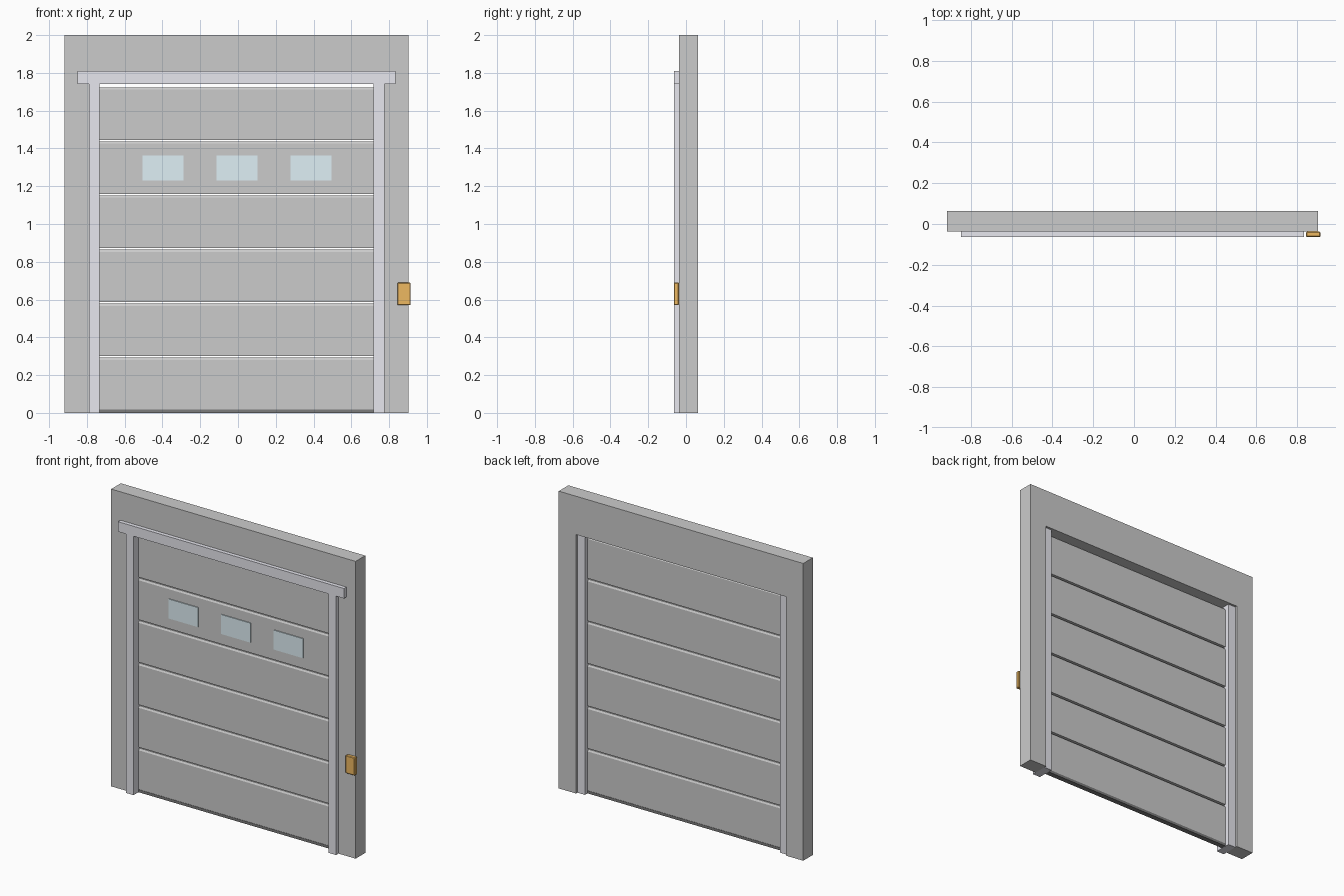
import bpy
import bmesh

if "Cube" in bpy.data.objects:
    bpy.data.objects.remove(bpy.data.objects["Cube"])

CX = -0.0075                      # centre line of the doorway
WALL_Y = (-0.038, 0.064)
TRIM_Y = (-0.064, -0.038)


def material(name, rgb):
    m = bpy.data.materials.new(name)
    m.diffuse_color = (*rgb, 1)
    m.use_nodes = True
    m.node_tree.nodes["Principled BSDF"].inputs["Base Color"].default_value = m.diffuse_color
    return m


METAL = material("pale_metal", (0.8, 0.8, 0.86))
GLASS = material("pale_glass", (0.74, 0.87, 0.92))
RUBBER = material("dark_rubber", (0.2, 0.2, 0.2))
ORANGE = material("orange_plastic", (0.85, 0.48, 0.12))


def prism(name, profile, x0, x1, mat=None):
    """Extrude a (y, z) profile along x."""
    bm = bmesh.new()
    face = bm.faces.new([bm.verts.new((x0, y, z)) for y, z in profile])
    ext = bmesh.ops.extrude_face_region(bm, geom=[face])["geom"]
    bmesh.ops.translate(bm, vec=(x1 - x0, 0, 0),
                        verts=[v for v in ext if isinstance(v, bmesh.types.BMVert)])
    bmesh.ops.recalc_face_normals(bm, faces=bm.faces)
    mesh = bpy.data.meshes.new(name)
    bm.to_mesh(mesh)
    bm.free()
    ob = bpy.data.objects.new(name, mesh)
    bpy.context.collection.objects.link(ob)
    if mat:
        mesh.materials.append(mat)
    return ob


def box(name, x, y, z, mat=None):
    return prism(name, [(y[0], z[0]), (y[1], z[0]), (y[1], z[1]), (y[0], z[1])],
                 x[0], x[1], mat)


# wall posts and the door guides beside them
for side, s in (("left", -1), ("right", 1)):
    box(side + "_wall_post", sorted((CX + s * 0.782, CX + s * 0.91)), WALL_Y, (0, 2))
    box(side + "_guide_rail", sorted((CX + s * 0.7255, CX + s * 0.782)),
        (-0.064, 0.049), (0, 1.742), METAL)

# lintel and header trim
box("lintel", (CX - 0.782, CX + 0.782), WALL_Y, (1.742, 2))
box("header_trim", (CX - 0.841, CX + 0.841), TRIM_Y, (1.742, 1.809), METAL)

# door panels, chamfered along the top edges
F, B, C = -0.01, 0.02, 0.007
for i in range(6):
    z0 = 0.016 + 0.286 * i
    z1 = z0 + 0.277
    prism(f"door_panel_{i + 1}",
          [(F, z0), (B, z0), (B, z1 - 0.012), (B - C, z1), (F + C, z1), (F, z1 - 0.012)],
          CX - 0.73, CX + 0.73)

# rubber seal under the door
box("bottom_seal", (CX - 0.7255, CX + 0.7255), (F - 0.002, B + 0.002), (0, 0.018), RUBBER)

# windows
for i, x in enumerate((-0.397, -0.006, 0.386)):
    box(f"window_{i + 1}", (x - 0.109, x + 0.109), (F - 0.006, F + 0.004),
        (1.231, 1.362), GLASS)

# control box on the right post
control = box("control_box", (0.844, 0.914), TRIM_Y, (0.57, 0.69), ORANGE)
bev = control.modifiers.new("soft_edges", "BEVEL")
bev.width = 0.004
bev.segments = 1
